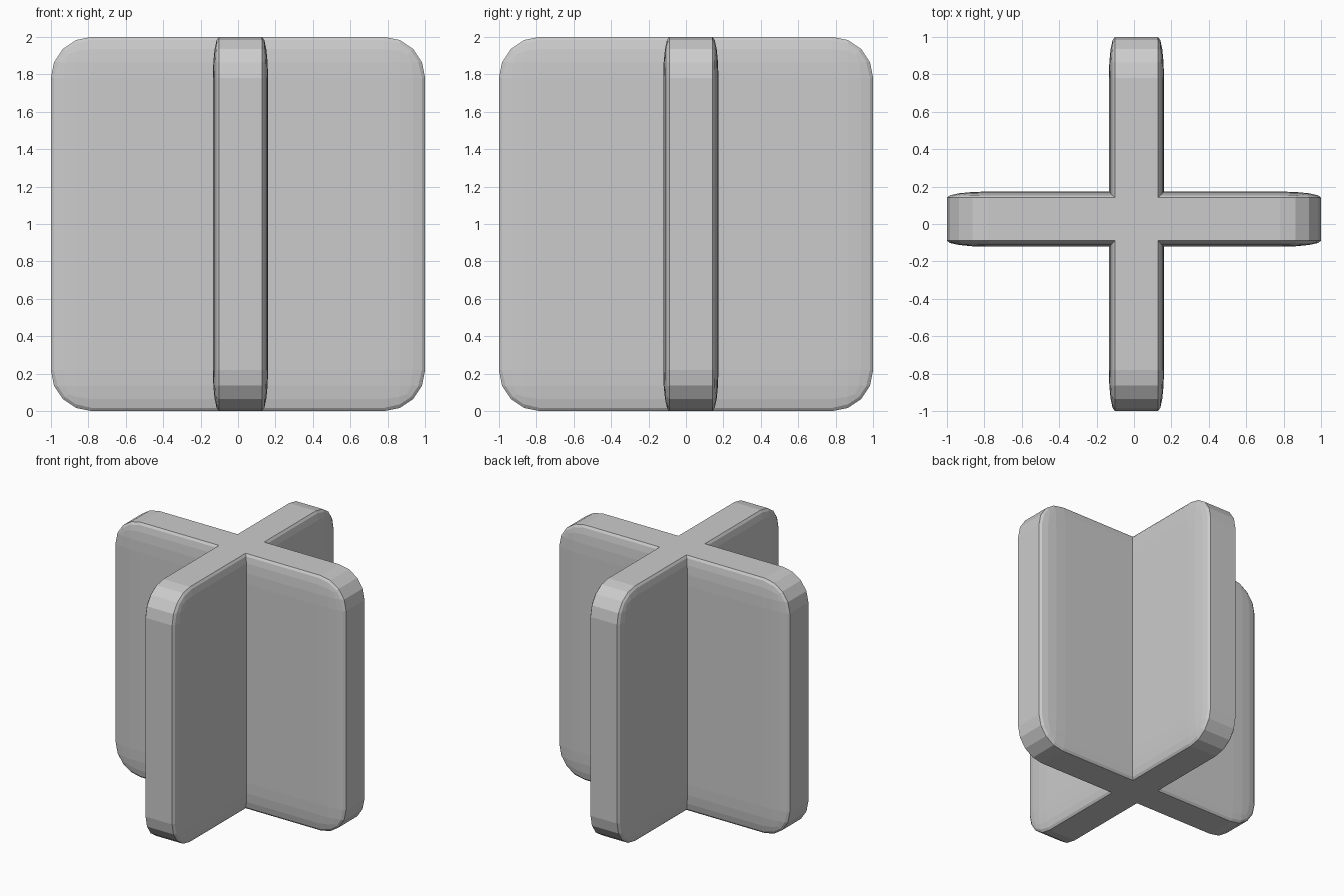
import bpy, bmesh
from mathutils import Matrix

if "Cube" in bpy.data.objects:
    bpy.data.objects.remove(bpy.data.objects["Cube"])

HALF_T = 0.1475  # half thickness of each slab


def slab(name, scale, offset):
    # Evenly bevelled cube, flattened so that the broad faces get shallow edges
    bm = bmesh.new()
    bmesh.ops.create_cube(bm, size=2)
    bmesh.ops.bevel(bm, geom=bm.edges[:], offset=0.22, offset_type='OFFSET',
                    segments=4, profile=0.5, affect='EDGES')
    bmesh.ops.transform(bm, verts=bm.verts[:],
                        matrix=Matrix.Translation(offset) @ Matrix.Diagonal((*scale, 1)))
    mesh = bpy.data.meshes.new(name)
    bm.to_mesh(mesh)
    bm.free()
    obj = bpy.data.objects.new(name, mesh)
    bpy.context.collection.objects.link(obj)
    return obj


# Two upright slabs crossing slightly off centre
cross = slab("crossed_panels", (1, HALF_T, 1), (0, 0.026, 1))
side = slab("side_panel", (HALF_T, 1, 1), (0.013, 0, 1))

# Join them into one clean solid
union = cross.modifiers.new("join", 'BOOLEAN')
union.operation = 'UNION'
union.solver = 'EXACT'
union.object = side
bpy.context.view_layer.objects.active = cross
bpy.ops.object.modifier_apply(modifier=union.name)
bpy.data.objects.remove(side)
